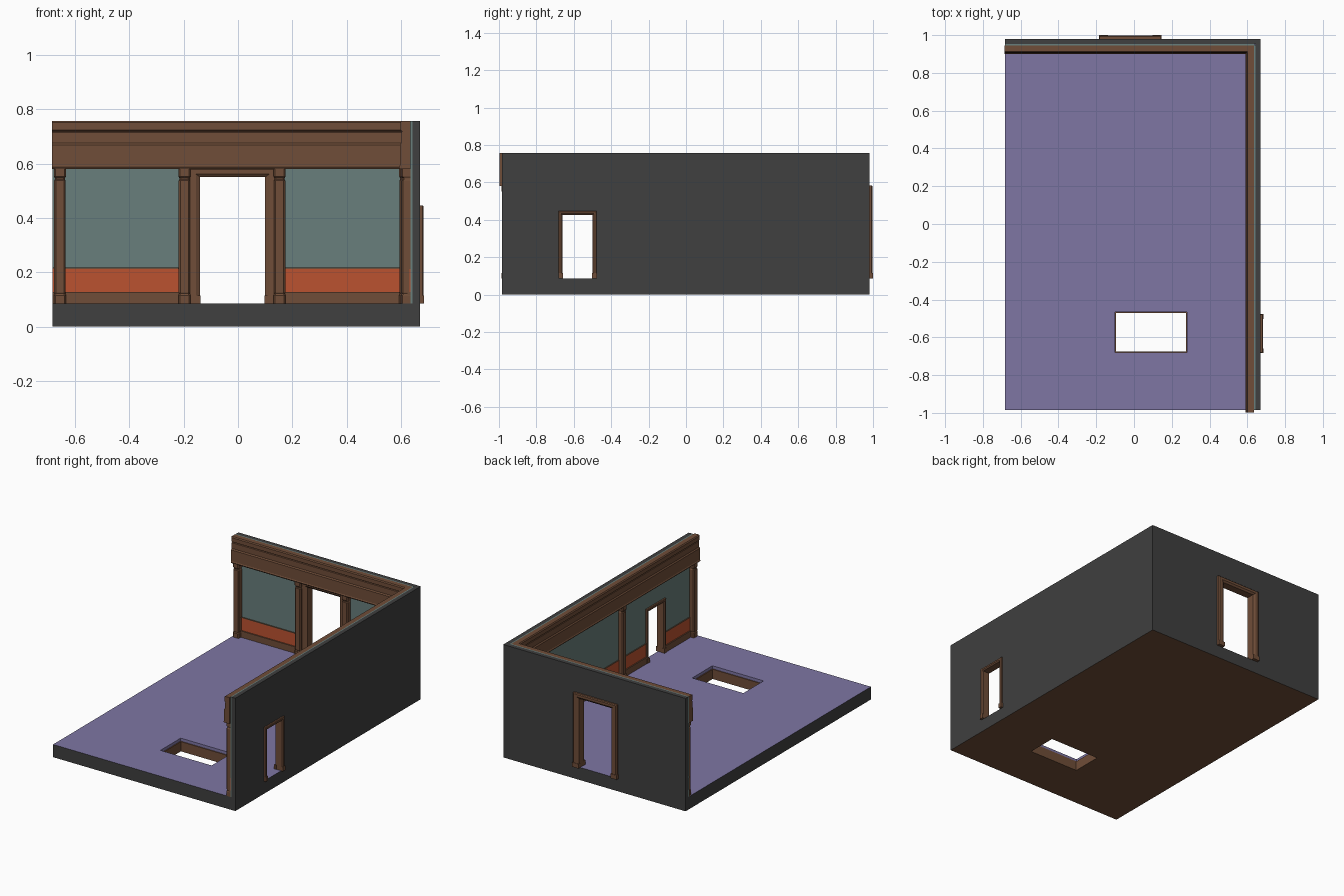
import bpy, bmesh

if "Cube" in bpy.data.objects:
    bpy.data.objects.remove(bpy.data.objects["Cube"])

FLOOR, TOP, T = 0.085, 0.757, 0.035      # floor level, wall top, wall thickness


def material(name, rgb):
    m = bpy.data.materials.new(name)
    m.diffuse_color = (*rgb, 1)
    m.use_nodes = True
    m.node_tree.nodes["Principled BSDF"].inputs["Base Color"].default_value = m.diffuse_color
    return m


WOOD = material("wood", (0.16, 0.075, 0.04))
TEAL = material("teal_paint", (0.14, 0.21, 0.20))
ORANGE = material("orange_panel", (0.50, 0.085, 0.03))
DARK = material("dark_outside", (0.05, 0.05, 0.05))
PURPLE = material("purple_floor", (0.21, 0.18, 0.37))


# Wall coordinates: u along the wall, d outwards from the outer face, z up
def back(u, d, z):
    return (u, 0.98 + d, z)


def right(u, d, z):
    return (0.67 + d, u, z)


def finish(name, bm, *mats):
    bmesh.ops.recalc_face_normals(bm, faces=bm.faces)
    me = bpy.data.meshes.new(name)
    bm.to_mesh(me)
    bm.free()
    for m in mats:
        me.materials.append(m)
    ob = bpy.data.objects.new(name, me)
    bpy.context.collection.objects.link(ob)
    return ob


def loft(name, rings, mat, cap=True, closed=False):
    """Skin a list of equal-length closed rings of points."""
    bm = bmesh.new()
    rows = [[bm.verts.new(p) for p in r] for r in rings]
    n = len(rows[0])
    pairs = list(zip(rows, rows[1:])) + ([(rows[-1], rows[0])] if closed else [])
    for a, b in pairs:
        for i in range(n):
            j = (i + 1) % n
            bm.faces.new((a[i], a[j], b[j], b[i]))
    if cap and not closed:
        bm.faces.new(rows[0])
        bm.faces.new(rows[-1])
    return finish(name, bm, mat)


def wall_box(name, wall, u0, u1, d0, d1, z0, z1, mat):
    rings = [[wall(u, d, z) for u, d in ((u0, d0), (u1, d0), (u1, d1), (u0, d1))]
             for z in (z0, z1)]
    return loft(name, rings, mat)


def wall_sheet(name, wall, u0, u1, door, d0, d1, mat):
    """Upright sheet with a door notch."""
    a, b, h = door[0] - 0.01, door[1] + 0.01, door[2] + 0.01
    outline = [(u0, FLOOR), (a, FLOOR), (a, h), (b, h), (b, FLOOR),
               (u1, FLOOR), (u1, TOP), (u0, TOP)]
    loft(name, [[wall(u, d, z) for u, z in outline] for d in (d0, d1)], mat)


def door_frame(name, wall, door, w, wt, p):
    """Casing swept around the opening, lining the full wall depth."""
    a, b, h = door
    prof = [(0, p * 0.5), (0.35, p), (0.85, p), (1, p * 0.7), (1, -T - p * 0.7),
            (0.85, -T - p), (0.35, -T - p), (0, -T - p * 0.5)]
    rings = [[wall(u + s * w * o, d, z + k * wt * o) for o, d in prof]
             for u, s, z, k in ((a, -1, FLOOR, 0), (a, -1, h, 1),
                                (b, 1, h, 1), (b, 1, FLOOR, 0))]
    loft(name, rings, WOOD)
    # Plinth blocks
    for side, u0, u1 in (("left", a - w - 0.002, a + 0.002),
                         ("right", b - 0.002, b + w + 0.002)):
        for face, d0, d1 in (("outer", 0, p + 0.002), ("inner", -T - p - 0.002, -T)):
            wall_box(f"{name}_{side}_{face}_plinth", wall, u0, u1, d0, d1,
                     FLOOR, FLOOR + 0.03, WOOD)


def pilaster(name, wall, u):
    """Square half-column with base, neck and capital."""
    levels = [(0.085, 1), (0.115, 1), (0.121, 0.88), (0.126, 0.94), (0.537, 0.94),
              (0.541, 0.84), (0.547, 0.84), (0.553, 1), (0.585, 1)]
    rings = []
    for z, s in levels:
        h, p, c = 0.0225 * s, 0.036 * s, 0.006
        rings.append([wall(u + x, -T - d, z) for x, d in
                      ((-h, 0), (-h, p - c), (-h + c, p), (h - c, p), (h, p - c), (h, 0))])
    loft(name, rings, WOOD)


# Floor base with a rectangular stair opening
def slab(name, hole, z0, z1, top, side, inner, bottom):
    x0, x1, y0, y1 = hole

    def rect(a, b, c, d, z):
        return [(a, c, z), (b, c, z), (b, d, z), (a, d, z)]
    out = (-0.683, 0.67, -0.985, 0.98)
    ob = loft(name, [rect(*out, z0), rect(*out, z1),
                     rect(*hole, z1), rect(*hole, z0)], side, closed=True)
    for m in (top, inner, bottom):
        ob.data.materials.append(m)
    for f in ob.data.polygons:
        c = f.center
        if abs(f.normal.z) > 0.5:
            f.material_index = 1 if f.normal.z > 0 else 3
        elif x0 - 0.01 < c.x < x1 + 0.01 and y0 - 0.01 < c.y < y1 + 0.01:
            f.material_index = 2


HOLE = (-0.10, 0.28, -0.68, -0.465)
slab("floor_surface", HOLE, 0.065, FLOOR, PURPLE, DARK, PURPLE, WOOD)
slab("floor_base", (HOLE[0] + 0.006, HOLE[1] - 0.006, HOLE[2] + 0.006, HOLE[3] - 0.006),
     0, 0.065, WOOD, DARK, WOOD, WOOD)

# Walls: outer shell, painted lining, door casing, skirting and wainscot
BACK_DOOR = (-0.14, 0.10, 0.55)
RIGHT_DOOR = (-0.66, -0.50, 0.425)
walls = (("back", back, -0.683, 0.67, 0.637, BACK_DOOR, 0.043, 0.033, 0.018),
         ("right", right, -0.985, 0.952, 0.947, RIGHT_DOOR, 0.021, 0.021, 0.013))
for label, wall, u0, u1, inner_end, door, w, wt, p in walls:
    wall_sheet(f"{label}_wall_outside", wall, u0, u1, door, -0.028, 0, DARK)
    wall_sheet(f"{label}_wall_lining", wall, u0, inner_end, door, -T, -0.028, TEAL)
    door_frame(f"{label}_door_frame", wall, door, w, wt, p)
    for side, a, b in (("left", u0, door[0] - w * 0.9),
                       ("right", door[1] + w * 0.9, inner_end)):
        for part, depth, z0, z1, mat in (("skirting", 0.012, FLOOR, 0.128, WOOD),
                                         ("wainscot", 0.004, 0.128, 0.212, ORANGE),
                                         ("dado_rail", 0.006, 0.212, 0.217, WOOD)):
            wall_box(f"{label}_{side}_{part}", wall, a, b, -T - depth, -T, z0, z1, mat)

# Pilasters
for i, u in enumerate((-0.655, -0.197, 0.153, 0.615)):
    pilaster(f"back_pilaster_{i + 1}", back, u)
for i, u in enumerate((-0.21, -0.963)):
    pilaster(f"right_pilaster_{i + 1}", right, u)

# Stepped cornice swept along both walls with a mitred corner
profile = [(0, 0.58), (0.040, 0.58), (0.044, 0.587), (0.040, 0.593), (0.040, 0.668),
           (0.034, 0.676), (0.034, 0.714), (0.030, 0.718), (0.038, 0.723),
           (0.038, 0.750), (0.033, 0.757), (0, 0.757)]
XI, YI = 0.635, 0.945
loft("cornice", [[(-0.685, YI - p, z) for p, z in profile],
                 [(XI - p, YI - p, z) for p, z in profile],
                 [(XI - p, -0.998, z) for p, z in profile]], WOOD)
